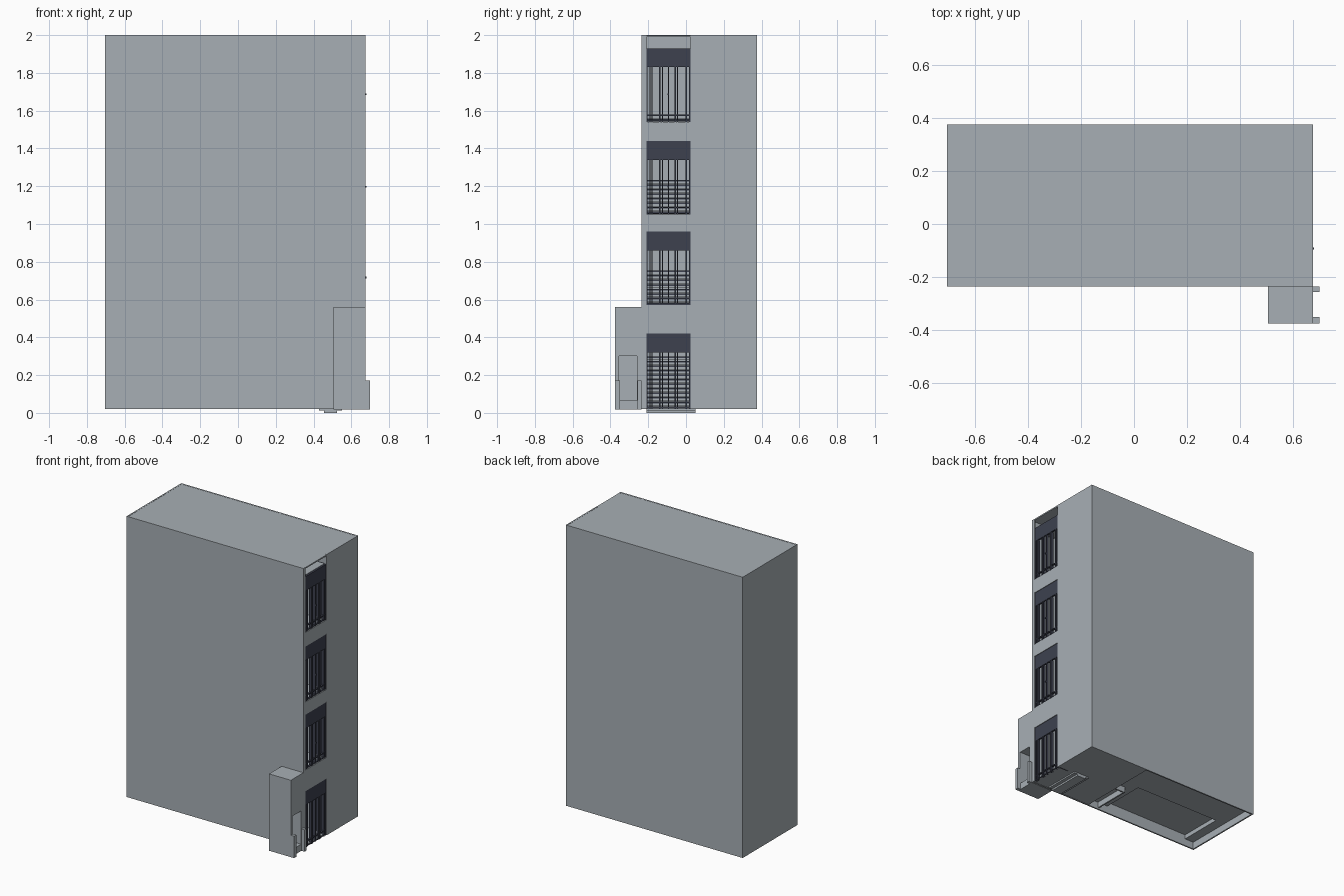
import bpy

if "Cube" in bpy.data.objects:
    bpy.data.objects.remove(bpy.data.objects["Cube"])


def material(name, rgb):
    m = bpy.data.materials.new(name)
    m.diffuse_color = (*rgb, 1)
    m.use_nodes = True
    m.node_tree.nodes["Principled BSDF"].inputs["Base Color"].default_value = m.diffuse_color
    return m


GREY = material("concrete grey", (0.39, 0.43, 0.46))
DARK = material("dark frame", (0.047, 0.053, 0.078))


def boxes(name, items, mat):
    """One object made of boxes, each (x0, x1, y0, y1, z0, z1)."""
    verts, faces = [], []
    for x0, x1, y0, y1, z0, z1 in items:
        b = len(verts)
        verts += [(x, y, z) for z in (z0, z1)
                  for x, y in ((x0, y0), (x1, y0), (x1, y1), (x0, y1))]
        faces += [(b + 3, b + 2, b + 1, b), (b + 4, b + 5, b + 6, b + 7)]
        for i in range(4):
            j = (i + 1) % 4
            faces.append((b + i, b + j, b + 4 + j, b + 4 + i))
    me = bpy.data.meshes.new(name)
    me.from_pydata(verts, [], faces)
    me.materials.append(mat)
    ob = bpy.data.objects.new(name, me)
    bpy.context.collection.objects.link(ob)
    return ob


# Overall limits of the block and of its stairwell openings
X0, X1, Y0, Y1, Z0, Z1 = -0.705, 0.675, -0.235, 0.375, 0.02, 2.0
W0, W1, T = -0.21, 0.025, 0.01
WINDOWS = [(0.02, 0.42), (0.57, 0.96), (1.05, 1.44), (1.54, 1.93)]

# Main block
boxes("outer_walls", [
    (X0, X1, Y0, Y0 + T, Z0, Z1),
    (X0, X1, Y1 - T, Y1, Z0, Z1),
    (X0, X0 + T, Y0 + T, Y1 - T, Z0, Z1),
    (X1 - T, X1, W1, Y1 - T, Z0, Z1),
    (X1 - T, X1, Y0 + T, W0, Z0, Z1)], GREY)
boxes("roof", [(X0 + T, X1, Y0 + T, Y1 - T, Z1 - T, Z1 - 0.001)], GREY)
boxes("spandrels", [(X1 - T, X1, W0, W1, a[1], b[0])
                    for a, b in zip(WINDOWS, WINDOWS[1:])], GREY)

# Underside, with a deeper rectangular bay
boxes("base_slabs", [
    (0.2, X1 - T, Y0 + T, Y1 - T, 0.022, 0.032),
    (X0 + T, 0.2, 0.09, Y1 - T, 0.07, 0.11),
    (0.04, 0.2, Y0 + T, 0.09, 0.07, 0.11),
    (X0 + T, -0.625, Y0 + T, 0.09, 0.07, 0.11),
    (-0.625, 0.04, Y0 + T, 0.09, 0.10, 0.11)], GREY)

# Stairwell shell, floors and the ledge above the top window
boxes("stairwell_walls", [
    (0.12, X1 - T, W1 + 0.005, W1 + 0.015, 0.03, Z1 - T),
    (0.11, 0.12, Y0 + T, W1 + 0.015, 0.03, Z1 - T)], GREY)
boxes("stairwell_floors", [(0.5, X1 - T, Y0 + T, W1, w[0] - 0.025, w[0] - 0.005)
                           for w in WINDOWS[1:]], GREY)
boxes("top_ledge", [(0.5, 0.655, Y0 + T, W1, 1.92, 1.93)], GREY)

# Stair flights rising inward, with dark nosings
steps, nosings = [], []
for (z, _), count in zip(WINDOWS, (12, 8, 8, 2)):
    for i in range(count):
        x, h = 0.5 - i * 0.022, z + 0.015 + i * 0.024
        steps.append((x - 0.03, x, W0, W1, h - 0.02, h))
        nosings.append((x, x + 0.003, W0, W1, h - 0.008, h))
boxes("stair_steps", steps, GREY)
boxes("stair_nosings", nosings, DARK)
boxes("bottom_steps", [(0.455, 0.525, W0, 0.05, 0, 0.012),
                       (0.43, 0.55, W0, 0.05, 0.012, 0.022)], GREY)

# Windows: solid head panel, paired mullions, rails, side panel and handle
for n, (z0, z1) in enumerate(WINDOWS, 1):
    head = z1 - 0.1
    boxes(f"window_{n}_head", [(0.658, 0.671, W0, W1, head, z1)], DARK)
    bars = [(0.654, 0.672, y, y + 0.006, z0, head)
            for y in (-0.209, -0.194, -0.183, -0.142, -0.128,
                      -0.096, -0.06, -0.048, -0.002, 0.017)]
    bars += [(0.657, 0.67, W0, W1, z, z + 0.006)
             for z in (z0 + 0.002, z0 + 0.035)]
    boxes(f"window_{n}_bars", bars, DARK)
    boxes(f"window_{n}_side_panel", [(0.59, 0.655, W1, W1 + 0.004, z0, z1)], DARK)
    if n > 1:
        boxes(f"window_{n}_handle",
              [(0.67, 0.679, -0.097, -0.089, z0 + 0.142, z0 + 0.152)], DARK)

# Entrance annex: hollow porch with a doorway on the right side
AX, AY, AZ, ZB = 0.505, -0.375, 0.56, 0.018
D0, D1, DZ, BACK = -0.355, -0.26, 0.30, 0.575
boxes("porch", [
    (AX, BACK, AY, Y0, ZB, AZ),
    (BACK, X1, AY, D0, ZB, AZ),
    (BACK, X1, D1, Y0, ZB, AZ),
    (BACK, X1, D0, D1, DZ, AZ),
    (BACK, X1, D0, D1, ZB, 0.065)], GREY)
boxes("porch_side_walls", [(X1, 0.70, AY, -0.35, ZB, 0.172),
                           (X1, 0.70, -0.257, Y0, ZB, 0.172)], GREY)
